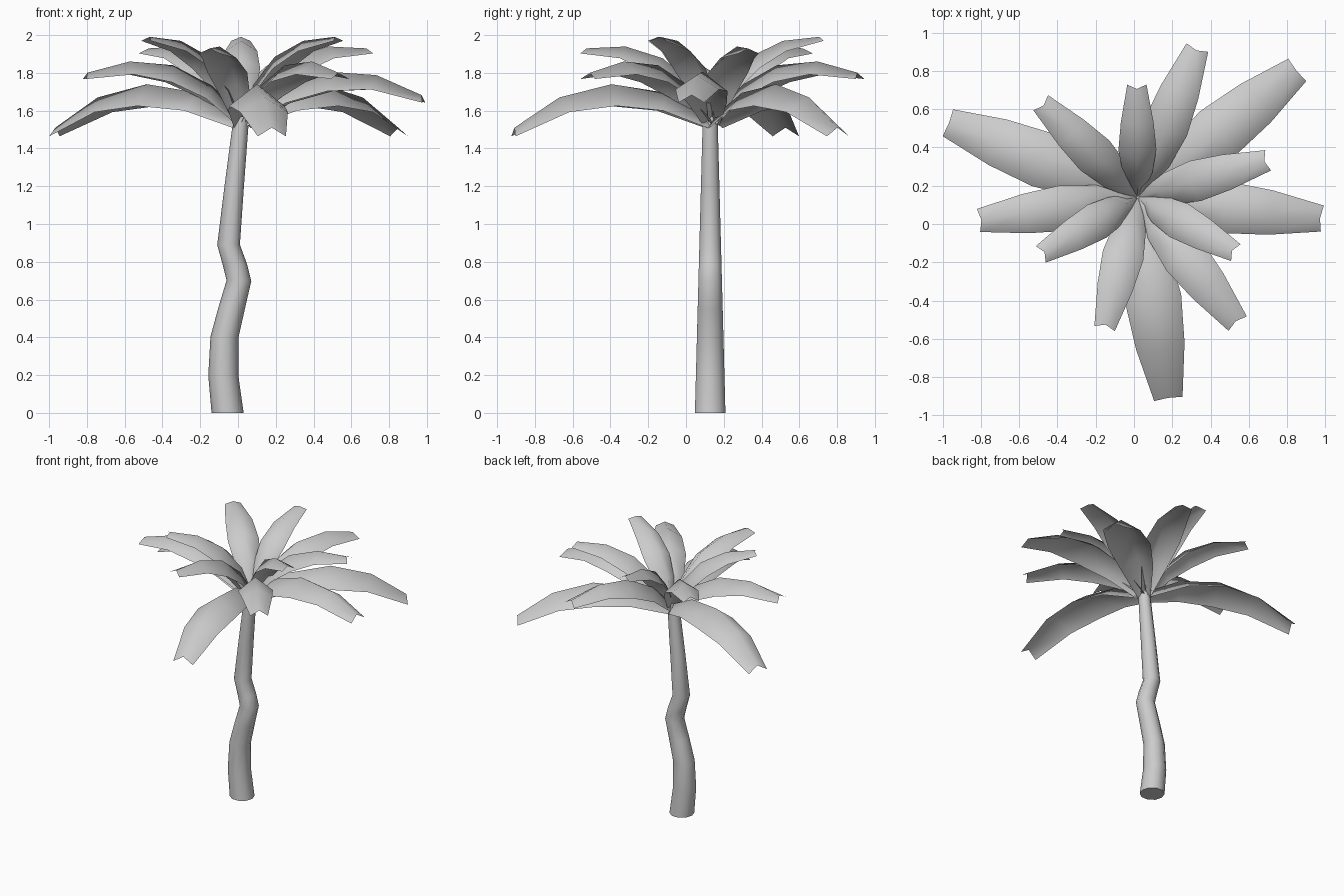
import bpy, bmesh, math
from mathutils import Vector

if "Cube" in bpy.data.objects:
    bpy.data.objects.remove(bpy.data.objects["Cube"])

CX, CY, CZ = 0.02, 0.14, 1.56


def make_object(name, bm):
    mesh = bpy.data.meshes.new(name)
    bm.to_mesh(mesh)
    bm.free()
    for p in mesh.polygons:
        p.use_smooth = True
    ob = bpy.data.objects.new(name, mesh)
    bpy.context.collection.objects.link(ob)
    return ob


# Trunk: tapered rings along a kinked path (x, z)
PATH = [(-0.055, 0), (-0.078, 0.2), (-0.072, 0.4), (-0.032, 0.56), (0.005, 0.7),
        (-0.015, 0.78), (-0.05, 0.89), (-0.02, 1.2), (0.018, 1.57)]
SIDES = 10
bm = bmesh.new()
rings = []
for i, (x, z) in enumerate(PATH):
    a, b = PATH[max(i - 1, 0)], PATH[min(i + 1, len(PATH) - 1)]
    lean = 0.5 * math.atan2(b[0] - a[0], b[1] - a[1]) if 0 < i < len(PATH) - 1 else 0
    r = 0.085 - 0.044 * z / 1.57
    ring = []
    for k in range(SIDES):
        t = 2 * math.pi * k / SIDES
        c = r * math.cos(t)
        ring.append(bm.verts.new((x + c * math.cos(lean), 0.128 + r * math.sin(t),
                                  z - c * math.sin(lean))))
    rings.append(ring)
for lo, hi in zip(rings, rings[1:]):
    for k in range(SIDES):
        n = (k + 1) % SIDES
        bm.faces.new((lo[k], lo[n], hi[n], hi[k]))
bm.faces.new(rings[0][::-1])
bm.faces.new(rings[-1])
trunk = make_object("trunk", bm)
bpy.context.view_layer.objects.active = trunk
trunk.select_set(True)
bpy.ops.object.shade_smooth_by_angle(angle=math.radians(50))

# Frond stations: distance, height, half width, drop of the folded edges
STATIONS = [(0.0, 0.0, 0.045, 0.06), (0.25, 0.135, 0.115, 0.10), (0.54, 0.18, 0.148, 0.115),
            (0.82, 0.11, 0.128, 0.085), (1.06, -0.05, 0.075, 0.035)]


def frond(name, azimuth, pitch, scale):
    """Arched, folded leaf, pitched up from the crown and turned to its azimuth."""
    bm = bmesh.new()
    az, p = math.radians(azimuth), math.radians(pitch)
    out = Vector((math.cos(az), math.sin(az), 0))
    side = Vector((-math.sin(az), math.cos(az), 0))
    base = Vector((CX, CY, CZ))

    def place(d, w, h):
        d, w, h = d * scale, w * scale, h * scale
        return bm.verts.new(base + out * (d * math.cos(p) - h * math.sin(p)) + side * w
                            + Vector((0, 0, d * math.sin(p) + h * math.cos(p))))

    rows = []
    last = len(STATIONS) - 1
    for i, (d, h, w, drop) in enumerate(STATIONS):
        a, b = STATIONS[max(i - 1, 0)], STATIONS[min(i + 1, last)]
        s = math.atan2(b[1] - a[1], b[0] - a[0])
        ed, eh = d + drop * math.sin(s), h - drop * math.cos(s)
        if i == last:  # notched tip
            ed, eh = ed + 0.03 * math.cos(s), eh + 0.03 * math.sin(s)
        rows.append([place(ed, -w, eh), place(d, 0, h), place(ed, w, eh)])
    for lo, hi in zip(rows, rows[1:]):
        for k in range(2):
            bm.faces.new((lo[k], hi[k], hi[k + 1], lo[k + 1]))
    return make_object(name, bm)


# Four tiers of three fronds: start azimuth, pitch, scale
TIERS = [("low_frond", 38.6, 0, 1.0), ("middle_frond", 68.3, 19, 0.81),
         ("upper_frond", 15.8, 31, 0.735), ("top_frond", 90.5, 40, 0.67)]
for name, start, pitch, scale in TIERS:
    for k in range(3):
        frond(f"{name}_{k + 1}", start + 120 * k, pitch, scale)

# Single extra frond on the right
frond("side_frond", 353.4, 10, 0.91)
